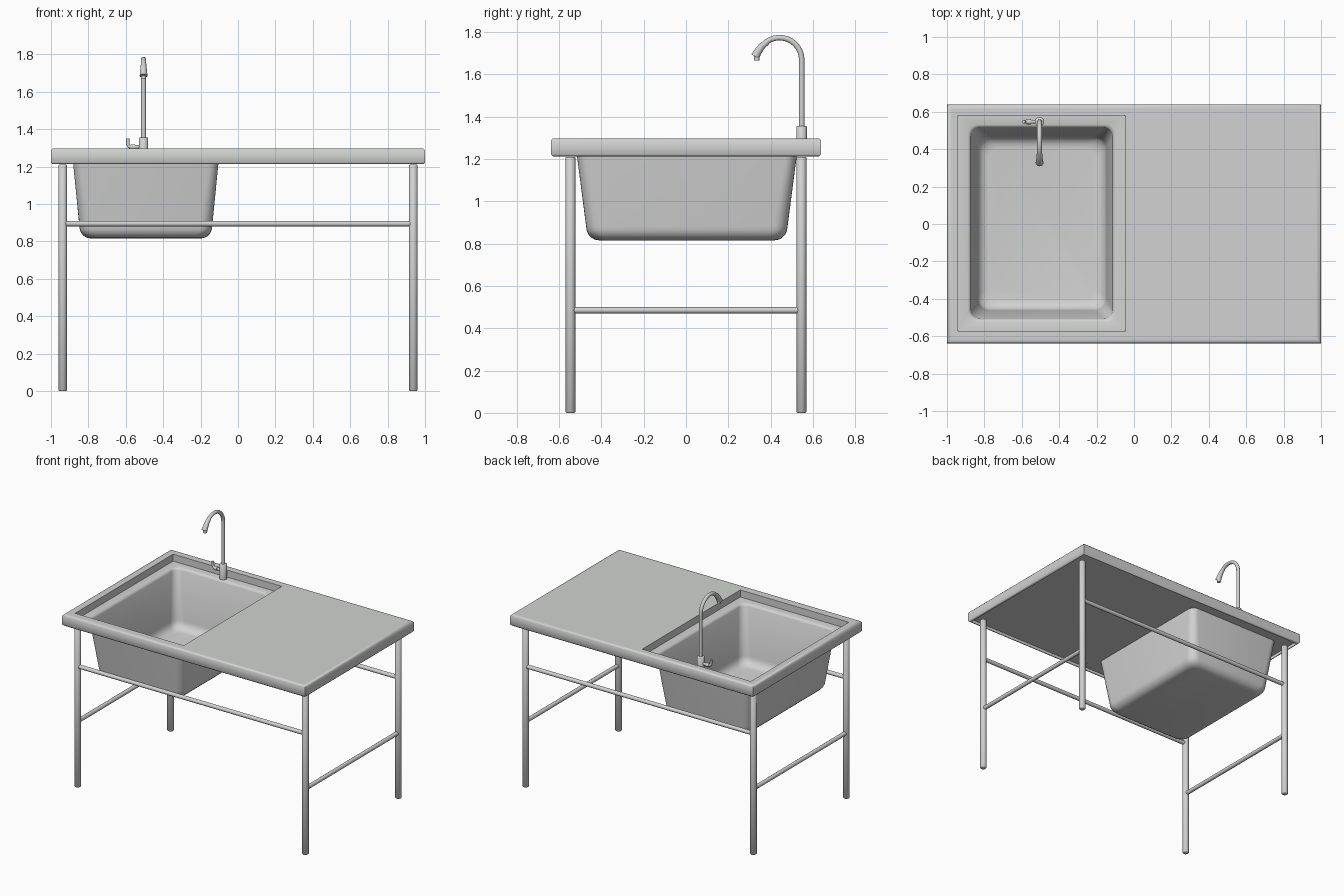
import bpy, bmesh, math
from mathutils import Vector

cube = bpy.data.objects.get("Cube")
if cube:
    bpy.data.objects.remove(cube, do_unlink=True)

steel = bpy.data.materials.new("grey_steel")
steel.use_nodes = True
colour = (0.64, 0.65, 0.64, 1)
steel.diffuse_color = colour
steel.node_tree.nodes["Principled BSDF"].inputs["Base Color"].default_value = colour


def loft(name, rings, cap_start=False, cap_end=False, closed=False, angle=50):
    """Skin a list of equal-length point rings into a smooth-shaded object."""
    bm = bmesh.new()
    loops = [[bm.verts.new(p) for p in ring] for ring in rings]
    n = len(loops[0])
    following = loops[1:] + loops[:1] if closed else loops[1:]
    for a, b in zip(loops, following):
        for i in range(n):
            j = (i + 1) % n
            bm.faces.new((a[i], a[j], b[j], b[i]))
    if cap_start:
        bm.faces.new(loops[0])
    if cap_end:
        bm.faces.new(loops[-1])
    bmesh.ops.recalc_face_normals(bm, faces=bm.faces)
    mesh = bpy.data.meshes.new(name)
    bm.to_mesh(mesh)
    bm.free()
    mesh.materials.append(steel)
    obj = bpy.data.objects.new(name, mesh)
    bpy.context.collection.objects.link(obj)
    bpy.ops.object.select_all(action='DESELECT')
    obj.select_set(True)
    bpy.context.view_layer.objects.active = obj
    bpy.ops.object.shade_smooth_by_angle(angle=math.radians(angle))


def rect(cx, cy, hx, hy, z, r=0.0, seg=6):
    """Rectangle ring, with rounded corners when r is given."""
    pts = []
    for k, (sx, sy) in enumerate(((1, 1), (-1, 1), (-1, -1), (1, -1))):
        if not r:
            pts.append((cx + sx * hx, cy + sy * hy, z))
            continue
        for i in range(seg + 1):
            a = (k + i / seg) * math.pi / 2
            pts.append((cx + sx * (hx - r) + r * math.cos(a),
                        cy + sy * (hy - r) + r * math.sin(a), z))
    return pts


def tube(name, points, radii, sides=16):
    """Round bar along a path, with one radius or a radius for each point."""
    pts = [Vector(p) for p in points]
    if isinstance(radii, float):
        radii = [radii] * len(pts)
    rings, side = [], None
    for i, p in enumerate(pts):
        t = (pts[min(i + 1, len(pts) - 1)] - pts[max(i - 1, 0)]).normalized()
        if side is None:
            side = t.orthogonal()
        side = (side - t * side.dot(t)).normalized()
        up = t.cross(side)
        angles = [2 * math.pi * k / sides for k in range(sides)]
        rings.append([p + radii[i] * (side * math.cos(a) + up * math.sin(a)) for a in angles])
    loft(name, rings, True, True)


# Worktop: slab with a short skirt below and an opening for the basin
TOP, UNDER, LEDGE, SHEET = 1.297, 1.213, 1.245, 0.01
SX, SY, HX, HY = -0.493, 0.004, 0.447, 0.576
C = 0.009
loft("worktop", [
    rect(SX, SY, HX, HY, LEDGE - SHEET),
    rect(0, 0, 0.985, 0.623, LEDGE - SHEET),
    rect(0, 0, 0.985, 0.623, UNDER),
    rect(0, 0, 1 - C, 0.638 - C, UNDER),
    rect(0, 0, 1, 0.638, UNDER + C),
    rect(0, 0, 1, 0.638, TOP - C),
    rect(0, 0, 1 - C, 0.638 - C, TOP),
    rect(0, 0, 0.975, 0.613, TOP),
    rect(SX, SY, HX, HY, TOP),
], closed=True)


# Basin: thin sheet with a flat ledge, rolled lip, tapering walls and rounded floor
def bowl_corner(inset):
    rings = []
    for i in range(6):
        a = i / 5 * math.pi / 2
        d = 0.06 * (1 - math.cos(a)) + inset
        rings.append(rect(SX, SY, 0.355 - d, 0.476 - d,
                          0.88 + inset - 0.064 * math.sin(a), 0.066))
    return rings


basin = bowl_corner(0)[::-1]
basin += [rect(SX, SY, 0.390, 0.522, LEDGE - SHEET, 0.05),
          rect(SX, SY, HX, HY, LEDGE - SHEET, 0.004),
          rect(SX, SY, HX, HY, LEDGE, 0.004),
          rect(SX, SY, 0.395, 0.527, LEDGE, 0.05),
          rect(SX, SY, 0.385, 0.517, LEDGE - 0.004, 0.05),
          rect(SX, SY, 0.379, 0.511, LEDGE - 0.016, 0.05)]
basin += bowl_corner(SHEET)
loft("basin", basin, cap_start=True, cap_end=True, angle=60)

# Legs and rails
LX, LY = 0.937, 0.546
LEG_TOP = UNDER - 0.003
for sx, side in ((1, "left"), (-1, "right")):
    for sy, end in ((-1, "front"), (1, "back")):
        x, y = sx * LX, sy * LY
        tube(f"{end}_{side}_leg",
             [(x, y, 0), (x, y, 0.004), (x, y, LEG_TOP - 0.004), (x, y, LEG_TOP)],
             [0.019, 0.023, 0.023, 0.019])
    tube(f"{side}_rail", [(sx * LX, -LY, 0.485), (sx * LX, LY, 0.485)], 0.015)
for sy, end in ((-1, "front"), (1, "back")):
    tube(f"{end}_rail", [(-LX, sy * LY, 0.895), (LX, sy * LY, 0.895)], 0.015)

# Tap: base, gooseneck, nozzle, outlet
FX, FY = -0.505, 0.547
tube("tap_base", [(FX, FY, LEDGE), (FX, FY, 1.352), (FX, FY, 1.356)], [0.025, 0.025, 0.021])
neck = [(FX, FY, 1.35), (FX, FY, 1.66)]
for i in range(13):
    a = math.radians(i * 11.5)
    neck.append((FX, 0.442 + 0.105 * math.cos(a), 1.67 + 0.104 * math.sin(a)))
tube("tap_neck", neck, 0.013)
tube("tap_nozzle", [(FX, 0.385, 1.755), (FX, 0.36, 1.735), (FX, 0.338, 1.705), (FX, 0.327, 1.685)],
     [0.014, 0.016, 0.019, 0.021])
tube("tap_outlet", [(FX, 0.335, 1.70), (FX, 0.335, 1.667)], 0.013)

# Tap valve and lever
tube("tap_valve", [(FX, FY, 1.305), (-0.55, FY, 1.305), (-0.551, FY, 1.305), (-0.575, FY, 1.305)],
     [0.010, 0.010, 0.014, 0.014])
tube("tap_lever", [(-0.57, FY, 1.305), (-0.583, FY, 1.308), (-0.589, FY, 1.32), (-0.59, FY, 1.35)],
     [0.010, 0.010, 0.009, 0.009])
